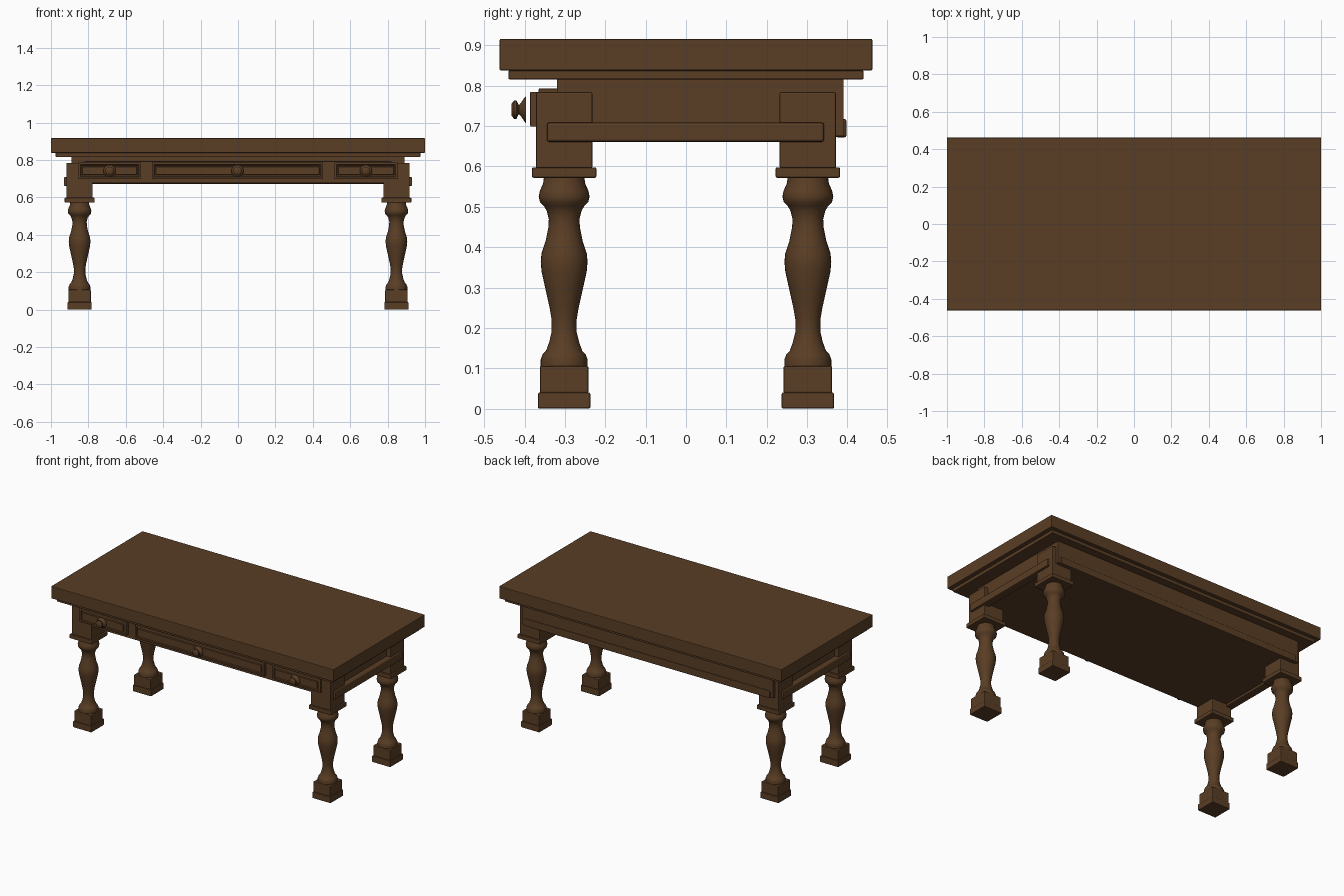
import bpy, bmesh, math
from mathutils import Matrix, Vector

cube = bpy.data.objects.get("Cube")
if cube:
    bpy.data.objects.remove(cube, do_unlink=True)

wood = bpy.data.materials.new("dark brown wood")
wood.use_nodes = True
COLOUR = (0.1, 0.047, 0.018, 1)
wood.diffuse_color = COLOUR
wood.node_tree.nodes["Principled BSDF"].inputs["Base Color"].default_value = COLOUR


def finish(bm, name, smooth=False):
    bmesh.ops.recalc_face_normals(bm, faces=bm.faces)
    mesh = bpy.data.meshes.new(name)
    bm.to_mesh(mesh)
    bm.free()
    mesh.materials.append(wood)
    ob = bpy.data.objects.new(name, mesh)
    bpy.context.collection.objects.link(ob)
    if smooth:
        bpy.ops.object.select_all(action="DESELECT")
        ob.select_set(True)
        bpy.context.view_layer.objects.active = ob
        bpy.ops.object.shade_smooth_by_angle(angle=math.radians(40))
    return ob


def box_bm(x, y, z):
    bm = bmesh.new()
    size = Vector((x[1] - x[0], y[1] - y[0], z[1] - z[0]))
    mid = Vector((sum(x), sum(y), sum(z))) / 2
    bmesh.ops.create_cube(bm, size=1, matrix=Matrix.Translation(mid) @ Matrix.Diagonal(size).to_4x4())
    return bm


def box(name, x, y, z, bevel=0.003):
    ob = finish(box_bm(x, y, z), name)
    if bevel:
        mod = ob.modifiers.new("soft edges", "BEVEL")
        mod.width = bevel
        mod.segments = 2
    return ob


def lathe(name, profile, place, sides=32):
    """Spin (radius, height) points round z, then place the result."""
    bm = bmesh.new()
    verts = [bm.verts.new((r, 0, h)) for r, h in profile]
    edges = [bm.edges.new(pair) for pair in zip(verts, verts[1:])]
    bmesh.ops.spin(bm, geom=verts + edges, axis=(0, 0, 1), cent=(0, 0, 0),
                   angle=math.tau, steps=sides)
    bmesh.ops.remove_doubles(bm, verts=bm.verts, dist=0.0002)
    bmesh.ops.transform(bm, matrix=place, verts=bm.verts)
    return finish(bm, name, True)


# Top and the moulding beneath it
box("table_top", (-1, 1), (-0.462, 0.462), (0.838, 0.916))
box("top_moulding", (-0.975, 0.975), (-0.44, 0.44), (0.816, 0.838))

# Body with side and back rails
box("apron", (-0.89, 0.89), (-0.32, 0.39), (0.676, 0.818), 0)
box("drawer_surround", (-0.82, 0.82), (-0.365, -0.31), (0.676, 0.793), 0.002)
box("back_rail", (-0.87, 0.87), (0.37, 0.398), (0.672, 0.718), 0.006)
for side, label in ((1, "left"), (-1, "right")):
    box(label + "_side_rail", sorted((side * 0.88, side * 0.931)),
        (-0.345, 0.342), (0.661, 0.709), 0.006)

# Turned legs with square blocks
TURNING = [(0, 0.575), (0.05, 0.575), (0.052, 0.558), (0.06, 0.54), (0.063, 0.526),
           (0.06, 0.512), (0.05, 0.502), (0.043, 0.49), (0.038, 0.47), (0.039, 0.45),
           (0.046, 0.415), (0.056, 0.385), (0.058, 0.365), (0.056, 0.34), (0.046, 0.295),
           (0.036, 0.25), (0.031, 0.22), (0.031, 0.19), (0.037, 0.165), (0.045, 0.143),
           (0.053, 0.135), (0.058, 0.122), (0.058, 0.103), (0, 0.103)]
BLOCKS = [("foot", 0.065, 0, 0.04), ("plinth", 0.06, 0.038, 0.106),
          ("collar", 0.08, 0.572, 0.598), ("block", 0.07, 0.595, 0.784)]
for sx, lr in ((1, "left"), (-1, "right")):
    for sy, fb in ((-1, "front"), (1, "back")):
        cx, cy = sx * 0.847, sy * 0.302
        name = fb + "_" + lr + "_leg"
        for part, half, low, high in BLOCKS:
            box(name + "_" + part, (cx - half, cx + half), (cy - half, cy + half), (low, high), 0.004)
        lathe(name + "_turning", TURNING, Matrix.Translation((cx, cy, 0)))

# Panelled drawers with round knobs
KNOB = [(0, 0), (0.033, 0), (0.03, 0.003), (0.018, 0.011), (0.011, 0.017),
        (0.014, 0.019), (0.023, 0.023), (0.023, 0.029), (0.015, 0.035), (0, 0.036)]
DRAWERS = [("right_drawer", -0.853, -0.52), ("centre_drawer", -0.46, 0.455),
           ("left_drawer", 0.515, 0.853)]
for name, x0, x1 in DRAWERS:
    bm = box_bm((x0, x1), (-0.385, -0.36), (0.699, 0.785))
    face = min(bm.faces, key=lambda f: f.calc_center_median().y)
    # Stepped border, recess and raised field
    for width, shift in ((0.003, -0.003), (0.012, 0), (0.004, 0.008), (0.009, 0), (0.004, -0.006)):
        bmesh.ops.inset_region(bm, faces=[face], thickness=width)
        for v in face.verts:
            v.co.y += shift
    for v in bm.verts:
        v.co.y = max(v.co.y, -0.386)
    finish(bm, name + "_front")
    place = Matrix.Translation(((x0 + x1) / 2, -0.397, 0.741)) @ Matrix.Rotation(math.pi / 2, 4, "X")
    lathe(name + "_knob", KNOB, place, 24)
